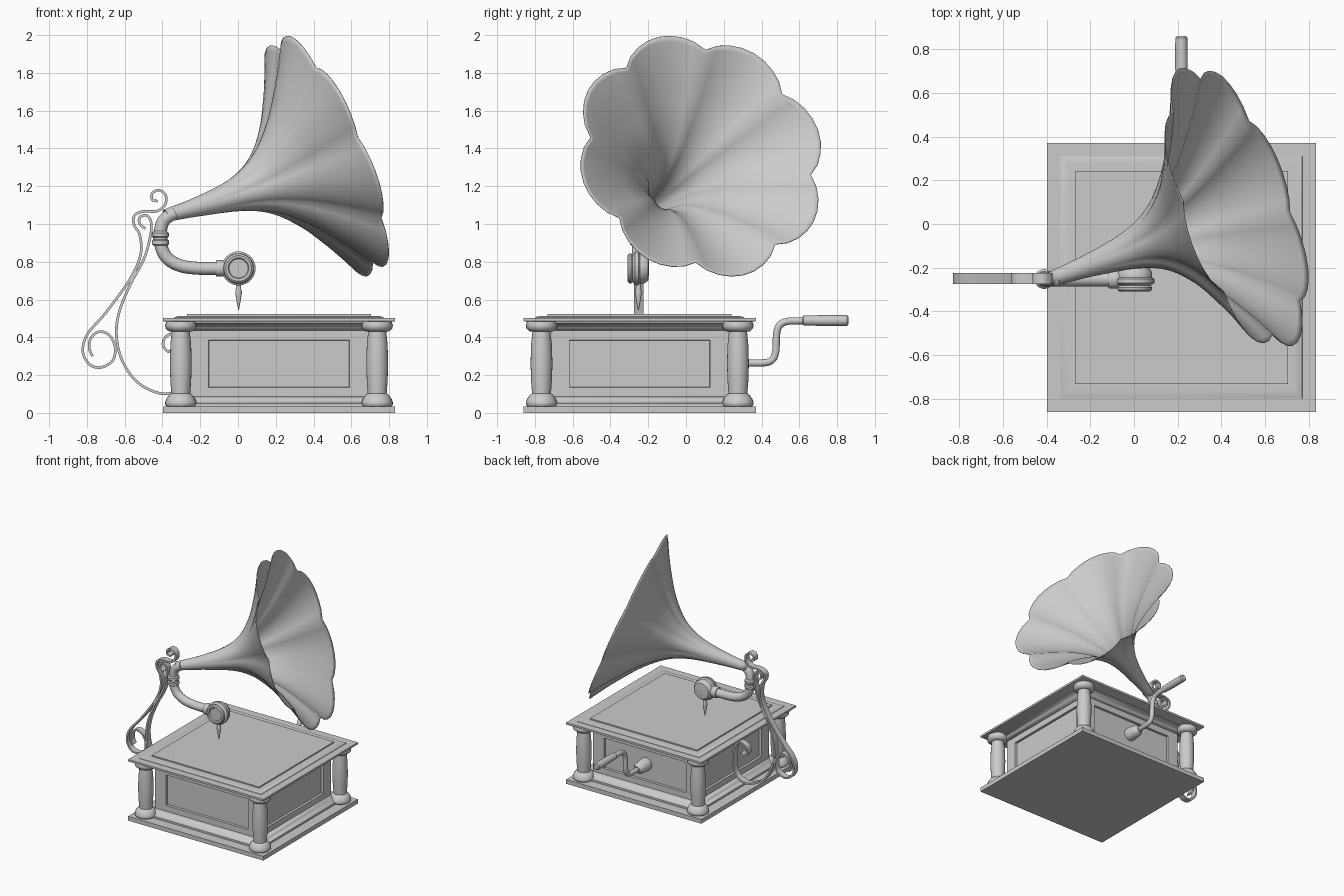
import bpy
import bmesh
from math import sin, cos, pi, radians
from mathutils import Vector

cube = bpy.data.objects.get("Cube")
if cube:
    bpy.data.objects.remove(cube, do_unlink=True)

grey = bpy.data.materials.new("plain_grey")
grey.use_nodes = True
grey.diffuse_color = (0.6, 0.6, 0.6, 1)
grey.node_tree.nodes["Principled BSDF"].inputs["Base Color"].default_value = (0.6, 0.6, 0.6, 1)

X, Y, Z = Vector((1, 0, 0)), Vector((0, 1, 0)), Vector((0, 0, 1))
BOX = Vector((0.217, -0.245, 0))
ARM_Y = -0.252


def finish(name, bm):
    bmesh.ops.recalc_face_normals(bm, faces=bm.faces)
    mesh = bpy.data.meshes.new(name)
    bm.to_mesh(mesh)
    bm.free()
    mesh.materials.append(grey)
    obj = bpy.data.objects.new(name, mesh)
    bpy.context.collection.objects.link(obj)
    bpy.ops.object.select_all(action="DESELECT")
    obj.select_set(True)
    bpy.context.view_layer.objects.active = obj
    bpy.ops.object.shade_smooth_by_angle(angle=radians(40))
    return obj


def skin(rings, caps=True):
    """Bridge rings of points into a surface."""
    bm = bmesh.new()
    loops = [[bm.verts.new(p) for p in ring] for ring in rings]
    n = len(loops[0])
    for a, b in zip(loops, loops[1:]):
        for i in range(n):
            j = (i + 1) % n
            bm.faces.new((a[i], a[j], b[j], b[i]))
    if caps:
        bm.faces.new(loops[0][::-1])
        bm.faces.new(loops[-1])
    return bm


def lathe(name, profile, centre, axis=Z, sides=24):
    """Turn (radius, height) pairs around an axis."""
    u = Y if axis == X else X
    v = axis.cross(u)
    rings = [[centre + axis * h + (u * cos(2 * pi * i / sides) + v * sin(2 * pi * i / sides)) * r
              for i in range(sides)] for r, h in profile]
    return finish(name, skin(rings))


def square(profile):
    """Stack (half width, height) squares around the box centre."""
    return skin([[BOX + Vector((sx * w, sy * w, h))
                  for sx, sy in ((-1, -1), (1, -1), (1, 1), (-1, 1))] for w, h in profile])


def spline(points, steps=6):
    """Catmull-Rom through tuples of any length."""
    p = [Vector(q) for q in points]
    p = [2 * p[0] - p[1]] + p + [2 * p[-1] - p[-2]]
    out = []
    for a, b, c, d in zip(p, p[1:], p[2:], p[3:]):
        for k in range(steps):
            t = k / steps
            out.append(0.5 * (2 * b + (c - a) * t + (2 * a - 5 * b + 4 * c - d) * t * t
                              + (3 * b - a - 3 * c + d) * t ** 3))
    return out + [p[-2]]


def sweep(name, path, side, section):
    """Sweep a section along a planar path; side is the plane normal."""
    rings = []
    for i, p in enumerate(path):
        tangent = (path[min(i + 1, len(path) - 1)] - path[max(i - 1, 0)]).normalized()
        normal = side.cross(tangent)
        rings.append([p + normal * a + side * b for a, b in section])
    return finish(name, skin(rings))


def circle(r, sides=16):
    return [(r * cos(2 * pi * i / sides), r * sin(2 * pi * i / sides)) for i in range(sides)]


# Cabinet: plates, mouldings and lid
finish("base_plate", square([(0.615, 0), (0.615, 0.035)]))
finish("base_moulding", square([(0.53, 0.034), (0.53, 0.05), (0.515, 0.056), (0.505, 0.07),
                                (0.49, 0.083), (0.468, 0.088)]))
finish("top_moulding", square([(0.468, 0.435), (0.485, 0.439), (0.5, 0.45), (0.508, 0.464),
                               (0.53, 0.475), (0.53, 0.487)]))
finish("top_plate", square([(0.605, 0.483), (0.615, 0.487), (0.615, 0.503)]))
finish("lid_border", square([(0.555, 0.502), (0.553, 0.506), (0.54, 0.511), (0.52, 0.513), (0.486, 0.513)]))
finish("lid_panel", square([(0.487, 0.508), (0.487, 0.523)]))

# Cabinet body with a recessed panel on each side
bm = square([(0.47, 0.0375), (0.47, 0.4825)])
bm.normal_update()
walls = [f for f in bm.faces if abs(f.normal.z) < 0.5]
bmesh.ops.inset_individual(bm, faces=walls, thickness=0.0975, depth=0, use_even_offset=True)
bmesh.ops.inset_individual(bm, faces=walls, thickness=0.002, depth=-0.018, use_even_offset=True)
finish("cabinet_body", bm)

# Corner columns
for sx, side_name in ((-1, "right"), (1, "left")):
    for sy, end_name in ((-1, "front"), (1, "back")):
        lathe(f"column_{end_name}_{side_name}",
              [(0.075, 0.034), (0.083, 0.045), (0.083, 0.055), (0.076, 0.075), (0.06, 0.097),
               (0.05, 0.102), (0.055, 0.17), (0.058, 0.26), (0.055, 0.36), (0.048, 0.43),
               (0.063, 0.432), (0.08, 0.447), (0.083, 0.465), (0.075, 0.486)],
              BOX + Vector((sx * 0.52, sy * 0.52, 0)))

# Crank on the back
hub = Vector((BOX.x, 0.205, 0.265))
lathe("crank_hub", [(0.052, 0), (0.052, 0.05), (0.046, 0.062), (0.046, 0.095), (0.035, 0.108),
                    (0.025, 0.125)], hub, Y)
path = spline([(BOX.x, y, z) for y, z in ((0.3, 0.265), (0.41, 0.265), (0.455, 0.28), (0.475, 0.325),
                                          (0.48, 0.42), (0.497, 0.465), (0.54, 0.485), (0.63, 0.487))])
sweep("crank_rod", path, X, circle(0.019))
lathe("crank_handle", [(0.02, 0), (0.026, 0.006), (0.029, 0.12), (0.028, 0.235), (0.02, 0.243)],
      Vector((BOX.x, 0.617, 0.489)), Y)

# Sound box and needle
sound = Vector((0.003, ARM_Y, 0.765))
lathe("sound_box", [(0.05, -0.048), (0.055, -0.056), (0.068, -0.058), (0.078, -0.05), (0.08, -0.038),
                    (0.072, -0.03), (0.078, -0.026), (0.09, -0.018), (0.09, 0.0), (0.08, 0.008),
                    (0.08, 0.03), (0.065, 0.052), (0.03, 0.056)], sound, Y, 32)
lathe("needle", [(0.002, 0.545), (0.008, 0.575), (0.017, 0.63), (0.017, 0.645), (0.014, 0.655),
                 (0.014, 0.69)], Vector((0.003, ARM_Y, 0)), Z, 16)

# Tone arm with its collars
path = spline([(x, ARM_Y, z) for x, z in ((-0.07, 0.765), (-0.2, 0.765), (-0.3, 0.778), (-0.37, 0.815),
                                          (-0.405, 0.875), (-0.411, 0.95), (-0.4, 1.005),
                                          (-0.373, 1.037), (-0.33, 1.06))])
sweep("tone_arm", path, Y, circle(0.034))
lathe("arm_socket", [(0.04, -0.12), (0.044, -0.115), (0.044, -0.085), (0.036, -0.06)], sound, X)
lathe("arm_collar", [(0.036, 0.885), (0.045, 0.892), (0.045, 0.912), (0.038, 0.918), (0.038, 0.928),
                     (0.045, 0.934), (0.045, 0.952), (0.036, 0.962)], Vector((-0.411, ARM_Y, 0)))

# Fluted horn with eight petals; its axis sags slightly
throat, mouth = Vector((-0.38, ARM_Y, 1.045)), Vector((0.485, 0.085, 1.367))
sag = Vector((0.012, -0.005, -0.025))
n = Vector((0.877, 0.31, 0.366)).normalized()
up = (Z - n * Z.dot(n)).normalized()
side = up.cross(n)
rings = []
for t, r in spline([(0, 0.034), (0.2, 0.054), (0.42, 0.094), (0.58, 0.168), (0.72, 0.3),
                    (0.83, 0.45), (0.92, 0.59), (0.98, 0.695)], 4):
    flute = 0.115 * min(1, max(0, (t - 0.2) / 0.6))
    centre = throat.lerp(mouth, t) + sag * sin(pi * t)
    ring = []
    for i in range(64):
        petal = abs(sin(pi * i / 8)) ** 0.8
        a = 2 * pi * i / 64 + radians(35)
        rr = r * (1 - flute * (1 - petal))
        ring.append(centre + (side * cos(a) + up * sin(a)) * rr)
    rings.append(ring)
horn = finish("horn", skin(rings, False))
shell = horn.modifiers.new("thin_shell", "SOLIDIFY")
shell.thickness = 0.004

# Scrolled flat-iron bracket
band = [(-0.007, -0.025), (0.007, -0.025), (0.007, 0.025), (-0.007, 0.025)]
outer = [(-0.425, 1.12), (-0.455, 1.13), (-0.452, 1.165), (-0.415, 1.178), (-0.382, 1.15),
         (-0.387, 1.1), (-0.43, 1.068), (-0.5, 1.067), (-0.548, 1.045), (-0.55, 0.995),
         (-0.52, 0.94), (-0.515, 0.84), (-0.57, 0.71), (-0.7, 0.53), (-0.795, 0.42), (-0.822, 0.33),
         (-0.79, 0.26), (-0.73, 0.24), (-0.665, 0.275), (-0.65, 0.345), (-0.68, 0.41),
         (-0.735, 0.43), (-0.78, 0.395), (-0.787, 0.34), (-0.77, 0.3)]
inner = [(-0.49, 0.975), (-0.52, 1.0), (-0.52, 1.035), (-0.485, 1.045), (-0.46, 1.01),
         (-0.465, 0.93), (-0.5, 0.81), (-0.57, 0.68), (-0.63, 0.53), (-0.643, 0.4), (-0.61, 0.27),
         (-0.53, 0.16), (-0.42, 0.105), (-0.34, 0.11), (-0.285, 0.16), (-0.267, 0.26),
         (-0.28, 0.37), (-0.325, 0.42), (-0.38, 0.405), (-0.397, 0.36), (-0.37, 0.325),
         (-0.34, 0.34)]
for name, pts in (("bracket_outer_scroll", outer), ("bracket_inner_scroll", inner)):
    sweep(name, spline([(x, ARM_Y + 0.002, z) for x, z in pts], 5), Y, band)
